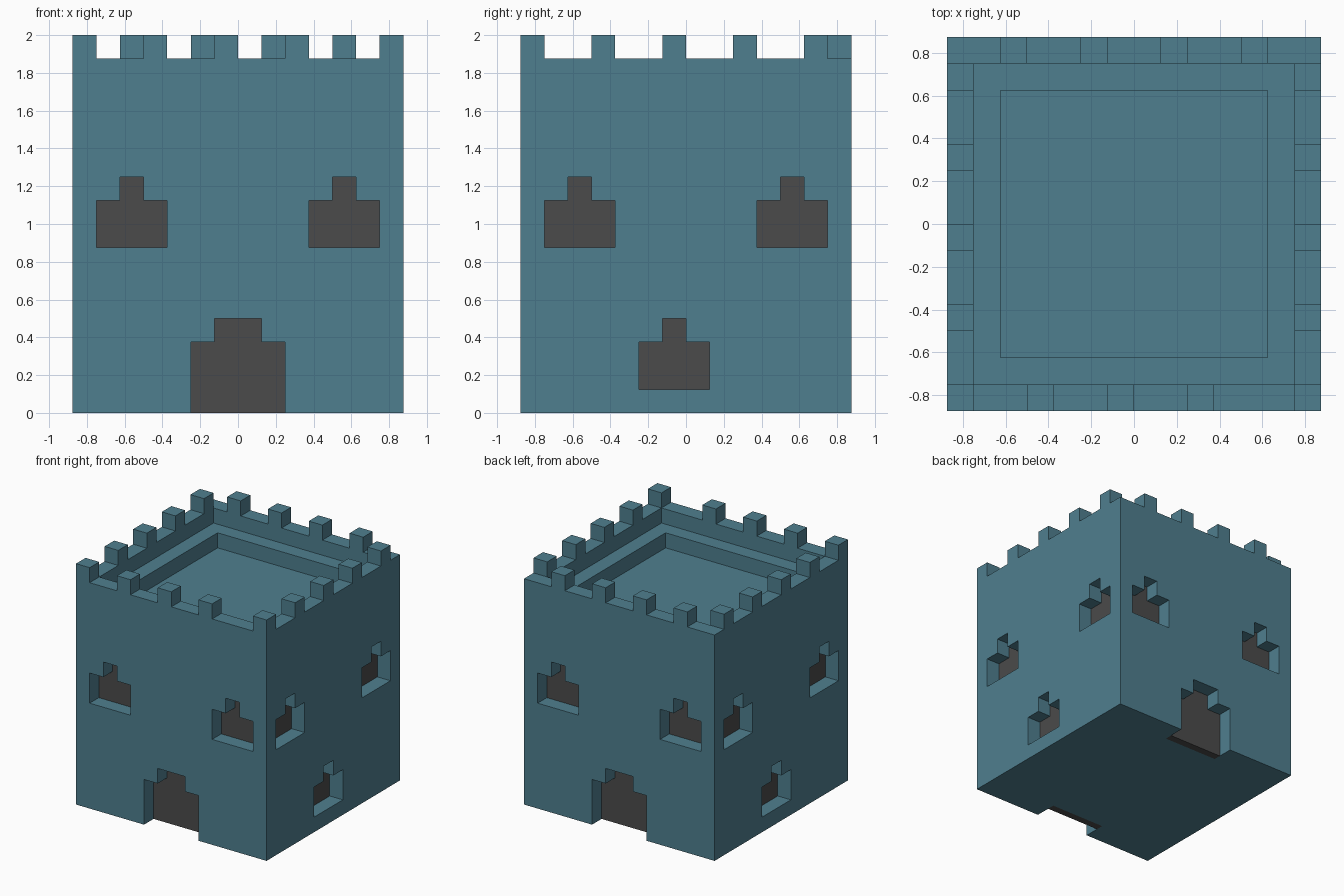
import bpy, bmesh, math
from mathutils import Matrix

if "Cube" in bpy.data.objects:
    bpy.data.objects.remove(bpy.data.objects["Cube"], do_unlink=True)

U = 0.125            # building unit
HALF = 7 * U         # half width of the tower
WALL_TOP = 15 * U


def material(name, rgb):
    m = bpy.data.materials.new(name)
    m.use_nodes = True
    m.diffuse_color = (*rgb, 1)
    bsdf = m.node_tree.nodes["Principled BSDF"]
    bsdf.inputs["Base Color"].default_value = (*rgb, 1)
    bsdf.inputs["Roughness"].default_value = 0.8
    return m


STONE = material("teal stone", (0.078, 0.212, 0.275))
DARK = material("dark grey", (0.07, 0.07, 0.07))


def make_object(name, bm, mat):
    bmesh.ops.recalc_face_normals(bm, faces=bm.faces)
    mesh = bpy.data.meshes.new(name)
    bm.to_mesh(mesh)
    bm.free()
    mesh.materials.append(mat)
    ob = bpy.data.objects.new(name, mesh)
    bpy.context.collection.objects.link(ob)
    return ob


def add_box(bm, x, y, z, sx, sy, sz):
    """Box from its lowest corner and its size."""
    m = Matrix.Translation((x + sx / 2, y + sy / 2, z + sz / 2)) @ Matrix.Diagonal((sx, sy, sz, 1))
    bmesh.ops.create_cube(bm, size=1, matrix=m)


def add_stepped(bm, angle, cx, z0, z1, z2, half, neck, y0, y1):
    """Stepped opening outline on the front plane, extruded from y0 to y1, turned about z."""
    outline = [(-half, z0), (half, z0), (half, z1), (neck, z1),
               (neck, z2), (-neck, z2), (-neck, z1), (-half, z1)]
    verts = [bm.verts.new((cx + x, y0, z)) for x, z in outline]
    face = bm.faces.new(verts)
    ext = bmesh.ops.extrude_face_region(bm, geom=[face])
    new = [v for v in ext["geom"] if isinstance(v, bmesh.types.BMVert)]
    bmesh.ops.translate(bm, verts=new, vec=(0, y1 - y0, 0))
    bmesh.ops.rotate(bm, verts=verts + new, cent=(0, 0, 0),
                     matrix=Matrix.Rotation(math.radians(angle), 3, 'Z'))


# Tower block with a ledge and a sunken roof
bm = bmesh.new()
add_box(bm, -HALF, -HALF, 0, 2 * HALF, 2 * HALF, WALL_TOP)
top = max(bm.faces, key=lambda f: f.calc_center_median().z)
for step in range(2):
    bmesh.ops.inset_region(bm, faces=[top], thickness=U, use_even_offset=True)
    ext = bmesh.ops.extrude_face_region(bm, geom=[top])
    bmesh.ops.delete(bm, geom=[top], context='FACES_ONLY')
    top = next(g for g in ext["geom"] if isinstance(g, bmesh.types.BMFace))
    bmesh.ops.translate(bm, verts=top.verts, vec=(0, 0, -U))
tower = make_object("tower_walls", bm, STONE)

# Openings: name, side angle, centre, bottom, shoulder, top, half width, neck half width
SIDES = {"front": 0, "left": 90, "back": 180, "right": -90}
windows, doors = [], []
for side, angle in SIDES.items():
    for n, cx in enumerate((-4.5 * U, 4.5 * U)):
        windows.append((f"{side}_window_{n + 1}", angle, cx, 7 * U, 9 * U, 10 * U, 1.5 * U, U / 2))
    if side in ("front", "back"):
        doors.append((f"{side}_door", angle, 0, 0, 3 * U, 4 * U, 2 * U, U))
    else:
        windows.append((f"{side}_low_window", angle, -U / 2, U, 3 * U, 4 * U, 1.5 * U, U / 2))

# Cut the recesses
bm = bmesh.new()
for _, angle, cx, z0, z1, z2, half, neck in windows:
    add_stepped(bm, angle, cx, z0, z1, z2, half, neck, -HALF - 0.1, -HALF + 0.124)
for _, angle, cx, z0, z1, z2, half, neck in doors:
    add_stepped(bm, angle, cx, z0 - 0.1, z1, z2, half, neck, -HALF - 0.1, -HALF + 1.5 * U)
cutter = make_object("opening_cutter", bm, STONE)
cutter.hide_render = True
mod = tower.modifiers.new("openings", 'BOOLEAN')
mod.operation = 'DIFFERENCE'
mod.solver = 'EXACT'
mod.object = cutter
bpy.context.view_layer.objects.active = tower
bpy.ops.object.modifier_apply(modifier=mod.name)
bpy.data.objects.remove(cutter, do_unlink=True)

# Dark panels at the back of each recess
for group, near, far in ((windows, 0.12, 0.128), (doors, U, 1.5 * U)):
    for name, *shape in group:
        bm = bmesh.new()
        add_stepped(bm, *shape, -HALF + near, -HALF + far)
        make_object(name + "_panel", bm, DARK)

# Battlements
ROWS = {
    "front": [(n * U, -7 * U) for n in (-4, -1, 2)],
    "back": [(n * U, 6 * U) for n in (-5, -2, 1, 4)],
    "left": [(6 * U, n * U) for n in (-7, -4, -1, 2, 5)],
    "right": [(-7 * U, n * U) for n in (-7, -4, -1, 2, 5)],
}
for side, spots in ROWS.items():
    bm = bmesh.new()
    for x, y in spots:
        add_box(bm, x, y, WALL_TOP, U, U, U)
    make_object(side + "_battlements", bm, STONE)
